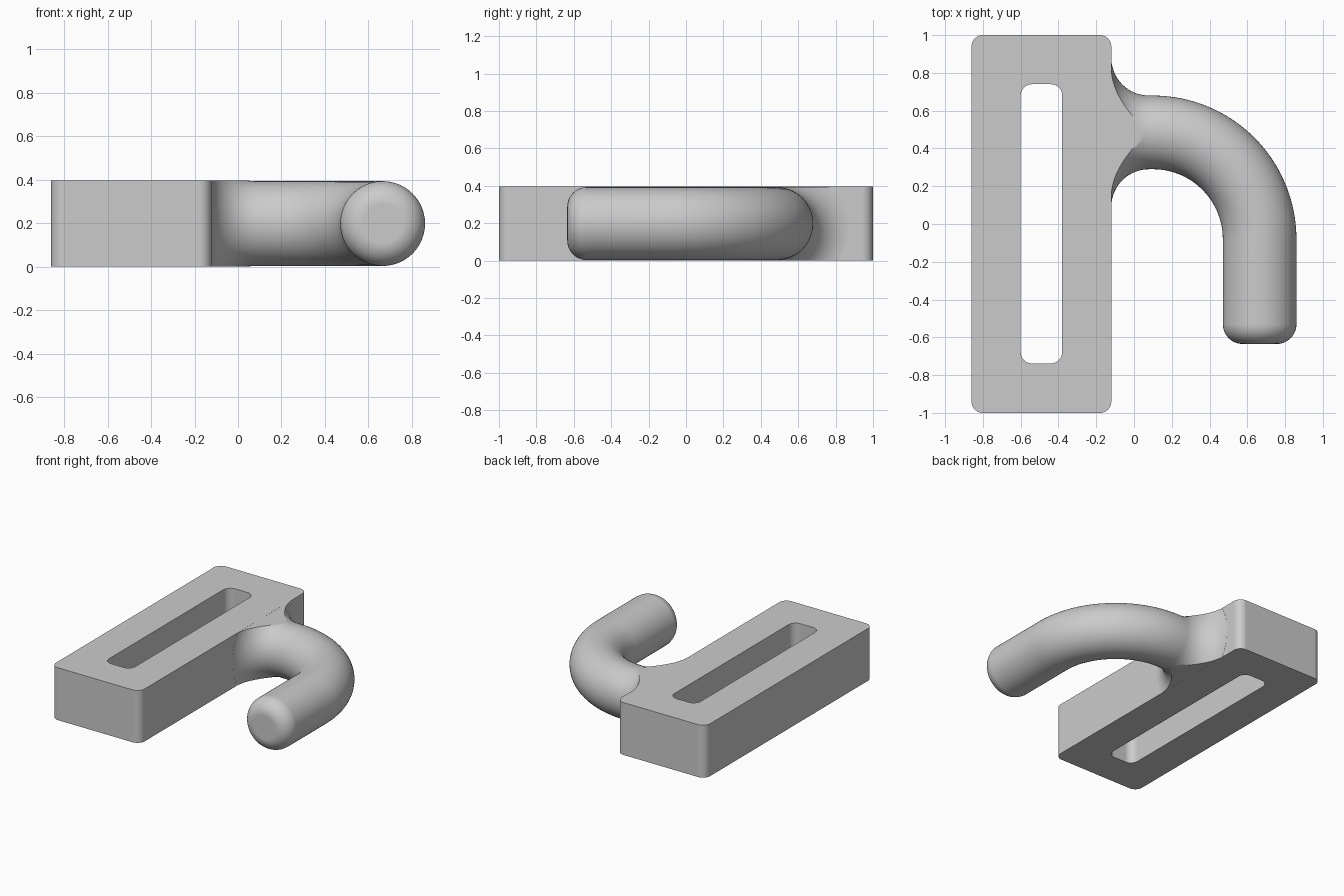
import bpy, bmesh, math

if "Cube" in bpy.data.objects:
    bpy.data.objects.remove(bpy.data.objects["Cube"])

H = 0.1975             # half thickness of the plate
R = 0.195              # hook rod radius
FILLET = 0.2           # root fillet radius
ROOT_X, ROOT_Y = -0.12, 0.485
BEND = 0.565           # bend radius of the rod centre line
BEND_X, BEND_Y = 0.10, -0.08
TIP_Y, TIP_ROUND = -0.635, 0.105

grey = bpy.data.materials.new("plain grey")
grey.diffuse_color = (0.6, 0.6, 0.6, 1)
grey.use_nodes = True
grey.node_tree.nodes["Principled BSDF"].inputs["Base Color"].default_value = grey.diffuse_color


def make_object(name, bm):
    bmesh.ops.remove_doubles(bm, verts=bm.verts, dist=1e-5)
    bmesh.ops.recalc_face_normals(bm, faces=bm.faces)
    mesh = bpy.data.meshes.new(name)
    bm.to_mesh(mesh)
    bm.free()
    mesh.materials.append(grey)
    ob = bpy.data.objects.new(name, mesh)
    bpy.context.collection.objects.link(ob)
    return ob


def rounded_rect(x0, x1, y0, y1, r, steps=10):
    corners = [(x1 - r, y1 - r), (x0 + r, y1 - r), (x0 + r, y0 + r), (x1 - r, y0 + r)]
    pts = []
    for i, (cx, cy) in enumerate(corners):
        for k in range(steps + 1):
            a = math.pi / 2 * (i + k / steps)
            pts.append((cx + r * math.cos(a), cy + r * math.sin(a)))
    return pts


def bridge(bm, a, b):
    n = len(a)
    for i in range(n):
        j = (i + 1) % n
        bm.faces.new((a[i], a[j], b[j], b[i]))


# Plate: rounded outline around a rounded slot
bm = bmesh.new()
outer = rounded_rect(-0.86, ROOT_X, -1, 1, 0.06)
inner = rounded_rect(-0.60, -0.38, -0.738, 0.74, 0.06)
loops = [[bm.verts.new((x, y, z)) for x, y in pts]
         for pts, z in ((outer, 0), (outer, 2 * H), (inner, 2 * H), (inner, 0))]
for i in range(4):
    bridge(bm, loops[i], loops[(i + 1) % 4])
plate = make_object("slotted_plate", bm)

# Hook centre line: (x, y, heading, radius) for each cross-section
stations = []
for k in range(21):                                   # flared root
    t = math.radians(4 + 86 * k / 20)
    stations.append((ROOT_X + FILLET * (1 - math.cos(t)), ROOT_Y, 0,
                     R + FILLET * (1 - math.sin(t))))
stations.insert(0, (ROOT_X - 0.08, ROOT_Y, 0, stations[0][3]))
for k in range(41):                                   # quarter bend
    t = math.pi / 2 * k / 40
    stations.append((BEND_X + BEND * math.sin(t), BEND_Y + BEND * math.cos(t), -t, R))
for k in range(13):                                   # rounded tip
    t = math.pi / 2 * k / 12
    stations.append((BEND_X + BEND, TIP_Y + TIP_ROUND * (1 - math.sin(t)), -math.pi / 2,
                     R - TIP_ROUND * (1 - math.cos(t))))

# Hook: circular sections trimmed flat at the plate's top and bottom
bm = bmesh.new()
flat = H - 0.0004
arc = 28
rings = []
for x, y, head, r in stations:
    limit = math.asin(min(1, flat / r))
    ring = []
    for start in (0, math.pi):
        for k in range(arc + 1):
            a = start + limit * (2 * k / arc - 1)
            side = r * math.cos(a)
            ring.append(bm.verts.new((x - math.sin(head) * side,
                                      y + math.cos(head) * side,
                                      H + r * math.sin(a))))
    rings.append(ring)
for a, b in zip(rings, rings[1:]):
    bridge(bm, a, b)
bm.faces.new(rings[0])
bm.faces.new(rings[-1])
hook = make_object("hook_rod", bm)

# Join both into one solid
bpy.context.view_layer.objects.active = plate
plate.select_set(True)
mod = plate.modifiers.new("join", 'BOOLEAN')
mod.operation = 'UNION'
mod.solver = 'EXACT'
mod.object = hook
bpy.ops.object.modifier_apply(modifier=mod.name)
bpy.data.objects.remove(hook, do_unlink=True)
plate.name = "slotted_plate_with_hook"
bpy.ops.object.shade_smooth_by_angle(angle=math.radians(30))
weighted = plate.modifiers.new("clean shading", 'WEIGHTED_NORMAL')
weighted.keep_sharp = True
